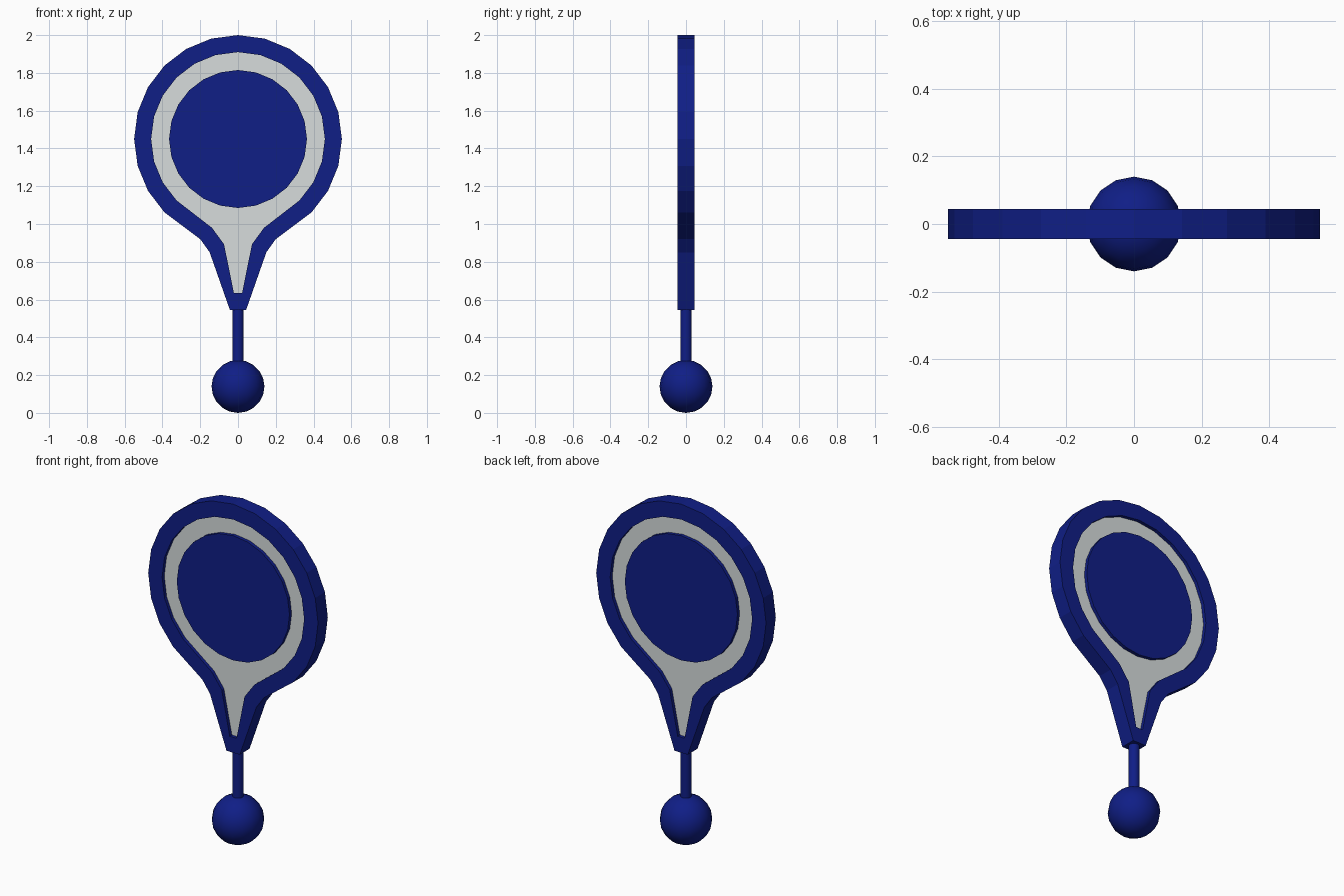
import bpy, bmesh
from math import sin, cos, radians

if "Cube" in bpy.data.objects:
    bpy.data.objects.remove(bpy.data.objects["Cube"])

CZ = 1.45  # centre height of the round head


def material(name, rgb):
    m = bpy.data.materials.new(name)
    m.diffuse_color = (*rgb, 1)
    m.use_nodes = True
    m.node_tree.nodes["Principled BSDF"].inputs["Base Color"].default_value = m.diffuse_color
    return m


blue = material("blue", (0.005, 0.013, 0.24))
pale = material("pale", (0.68, 0.72, 0.72))


def outline(radius, neck):
    # round head from lower right over the top, closed by a mirrored neck
    arc = [(radius * cos(radians(a)), CZ + radius * sin(radians(a)))
           for a in range(-45, 226, 15)]
    return arc + [(-x, z) for x, z in neck] + neck[::-1]


def finish(name, bm, mat):
    bmesh.ops.recalc_face_normals(bm, faces=bm.faces)
    me = bpy.data.meshes.new(name)
    bm.to_mesh(me)
    bm.free()
    me.materials.append(mat)
    ob = bpy.data.objects.new(name, me)
    bpy.context.collection.objects.link(ob)
    return ob


def prism(name, pts, half, mat):
    bm = bmesh.new()
    front, back = [[bm.verts.new((x, y, z)) for x, z in pts] for y in (-half, half)]
    bm.faces.new(front)
    bm.faces.new(back)
    for i in range(len(pts)):
        bm.faces.new((front[i - 1], front[i], back[i], back[i - 1]))
    return finish(name, bm, mat)


outer = outline(0.55, [(0.20, 0.92), (0.15, 0.85), (0.043, 0.545)])
inner = outline(0.46, [(0.138, 0.98), (0.074, 0.893), (0.022, 0.635)])

# raised rim: four loops bridged around the cross-section
bm = bmesh.new()
loops = [[bm.verts.new((x, y, z)) for x, z in pts]
         for pts, y in ((outer, -0.045), (outer, 0.045), (inner, 0.045), (inner, -0.045))]
for k in range(4):
    a, b = loops[k - 1], loops[k]
    for i in range(len(a)):
        bm.faces.new((a[i - 1], a[i], b[i], b[i - 1]))
finish("rim", bm, blue)

# recessed pale panel and raised centre disc, both visible front and back
prism("panel", inner, 0.025, pale)
prism("centre_disc", [(0.365 * cos(radians(a)), CZ + 0.365 * sin(radians(a)))
                      for a in range(0, 360, 15)], 0.045, blue)

# stem
bpy.ops.mesh.primitive_cylinder_add(vertices=16, radius=0.03, depth=0.31, location=(0, 0, 0.405))
stem = bpy.context.object
stem.name = "stem"
stem.data.materials.append(blue)
bpy.ops.object.shade_smooth_by_angle()

# ball foot
bpy.ops.mesh.primitive_uv_sphere_add(segments=16, ring_count=10, radius=0.14, location=(0, 0, 0.14))
ball = bpy.context.object
ball.name = "ball_foot"
ball.data.materials.append(blue)
bpy.ops.object.shade_smooth()
